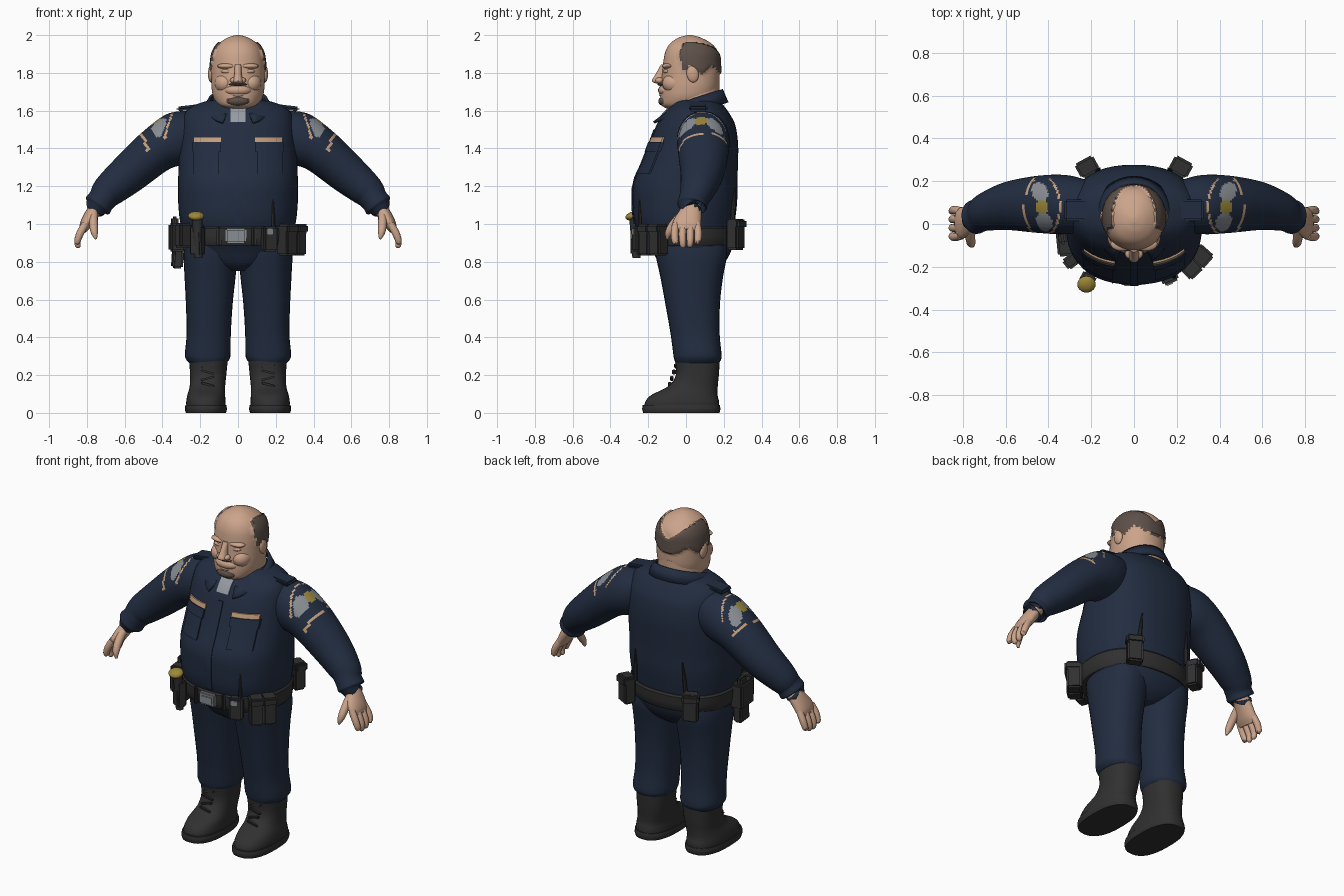
import bpy, bmesh, math
from mathutils import Vector, Matrix
from mathutils.bvhtree import BVHTree

if "Cube" in bpy.data.objects:
    bpy.data.objects.remove(bpy.data.objects["Cube"])


def material(name, rgb):
    m = bpy.data.materials.new(name)
    m.use_nodes = True
    m.diffuse_color = (*rgb, 1)
    m.node_tree.nodes["Principled BSDF"].inputs["Base Color"].default_value = (*rgb, 1)
    return m


NAVY = material("navy cloth", (.016, .026, .052))
BLACK = material("black leather", (.03, .03, .03))
SKIN = material("skin", (.60, .37, .255))
HAIR = material("grey brown hair", (.11, .08, .066))
GOLD = material("gold", (.33, .24, .04))
SILVER = material("silver grey", (.25, .27, .29))
TAN = material("tan thread", (.55, .34, .2))
SHIRT = material("undershirt grey", (.3, .33, .36))
made = []


def finish(name, bm, *mats):
    bmesh.ops.recalc_face_normals(bm, faces=bm.faces)
    me = bpy.data.meshes.new(name)
    bm.to_mesh(me)
    bm.free()
    for m in mats:
        me.materials.append(m)
    ob = bpy.data.objects.new(name, me)
    bpy.context.collection.objects.link(ob)
    made.append(ob)
    return ob


def curve(stations, steps):
    """Smooth in-between stations."""
    pts = [Vector(s) for s in stations]
    pts = [pts[0]] + pts + [pts[-1]]
    out = []
    for a, b, c, d in zip(pts, pts[1:], pts[2:], pts[3:]):
        for k in range(steps):
            t = k / steps
            out.append(b + (c - a) * (t / 2) + (a * 2 - b * 5 + c * 4 - d) * (t * t / 2)
                       + (b * 3 - a - c * 3 + d) * (t ** 3 / 2))
    return out + [pts[-1]]


def loft(name, stations, mats, segs=32, steps=4, power=2, flat=True):
    """Skin rings of (x, y, z, half width, half depth)."""
    rows = curve(stations, steps)
    bm = bmesh.new()
    rings = []
    for i, r in enumerate(rows):
        c = Vector(r[:3])
        u, v = Vector((1, 0, 0)), Vector((0, 1, 0))
        if not flat:
            t = (Vector(rows[min(i + 1, len(rows) - 1)][:3]) - Vector(rows[max(i - 1, 0)][:3])).normalized()
            u = (v - t * v.dot(t)).normalized()
            v = t.cross(u)
        ring = []
        for k in range(segs):
            a = math.tau * k / segs
            co, si = math.cos(a), math.sin(a)
            e = 2 / power
            ring.append(bm.verts.new(c + u * (r[3] * math.copysign(abs(co) ** e, co))
                                     + v * (r[4] * math.copysign(abs(si) ** e, si))))
        rings.append(ring)
    for a, b in zip(rings, rings[1:]):
        for k in range(segs):
            bm.faces.new((a[k], a[k - 1], b[k - 1], b[k]))
    bm.faces.new(rings[0])
    bm.faces.new(rings[-1])
    return finish(name, bm, *mats)


def ball(name, loc, size, mat, tilt=0):
    bm = bmesh.new()
    bmesh.ops.create_uvsphere(bm, u_segments=20, v_segments=12, radius=1)
    bm.transform(Matrix.Translation(loc) @ Matrix.Rotation(tilt, 4, 'X') @ Matrix.Diagonal((*size, 1)))
    return finish(name, bm, mat)


def box(name, loc, size, mat, turn=0, tilt=0, bevel=.01):
    bm = bmesh.new()
    bmesh.ops.create_cube(bm, size=1)
    bm.transform(Matrix.Diagonal((*size, 1)))
    bmesh.ops.bevel(bm, geom=bm.edges[:], offset=bevel, segments=2, affect='EDGES')
    bm.transform(Matrix.Translation(loc) @ Matrix.Rotation(turn, 4, 'Z') @ Matrix.Rotation(tilt, 4, 'Y'))
    return finish(name, bm, mat)


def plate(name, tree, xs, zs, mat, thick=.008, n=8):
    """Thin panel hugging the front of a surface."""
    bm = bmesh.new()
    grid = []
    for i in range(n + 1):
        row = []
        for j in range(n + 1):
            x, z = xs[0] + (xs[1] - xs[0]) * i / n, zs[0] + (zs[1] - zs[0]) * j / n
            hit = tree.ray_cast(Vector((x, -1, z)), Vector((0, 1, 0)))[0]
            row.append(bm.verts.new(hit + Vector((0, -thick, 0))))
        grid.append(row)
    fs = [bm.faces.new((grid[i][j], grid[i + 1][j], grid[i + 1][j + 1], grid[i][j + 1]))
          for i in range(n) for j in range(n)]
    ext = bmesh.ops.extrude_face_region(bm, geom=fs)
    for v in ext["geom"]:
        if isinstance(v, bmesh.types.BMVert):
            v.co.y += thick + .004
    return finish(name, bm, mat)


# Torso and hips
torso = loft("shirt_body", [
    (0, 0, .95, .292, .25), (0, -.008, 1.02, .308, .268), (0, -.006, 1.12, .317, .277),
    (0, -.003, 1.22, .317, .275), (0, .02, 1.32, .314, .255), (0, .04, 1.42, .308, .236),
    (0, .052, 1.52, .3, .21), (0, .055, 1.58, .285, .178), (0, .06, 1.62, .25, .145),
    (0, .06, 1.65, .17, .12), (0, .06, 1.66, .1, .1)], [NAVY], 48, power=2.3)
loft("hips", [(0, .03, .75, .05, .12), (0, .03, .79, .2, .17), (0, .03, .86, .28, .21),
              (0, .01, .95, .292, .245), (0, 0, 1, .28, .23)], [NAVY], 40, power=2.3)
front = BVHTree.FromPolygons([v.co for v in torso.data.vertices], [p.vertices for p in torso.data.polygons])
plate("shirt_placket", front, (-.018, .018), (1.0, 1.5), NAVY, .006)
plate("undershirt", front, (-.04, .04), (1.54, 1.62), SHIRT, .006)
for s in (-1, 1):
    plate("chest_pocket", front, (s * .1, s * .235), (1.265, 1.40), NAVY, .009)
    plate("pocket_flap", front, (s * .09, s * .242), (1.385, 1.435), NAVY, .016)
    plate("name_strip", front, (s * .088, s * .235), (1.433, 1.46), TAN, .009)
    box("epaulette", (s * .25, .065, 1.617), (.15, .1, .025), NAVY, tilt=s * .12)

# Collar wrapping the neck, with points folded down at the front
bm = bmesh.new()
rows = []
for k in range(33):
    a = math.radians(-160 + 10 * k)
    sx, cy = math.sin(a), math.cos(a)
    fore = max(0, -cy)
    top = bm.verts.new((.155 * sx, .035 + (.16 - .02 * fore) * cy, 1.665 + .05 * cy - .02 * fore))
    low = bm.verts.new((.19 * sx + .02 * math.copysign(fore ** 3, sx), .035 + (.19 + .035 * fore) * cy,
                        1.605 + .04 * cy - .03 * fore ** 3))
    rows.append((top, low))
for a, b in zip(rows, rows[1:]):
    bm.faces.new((a[0], a[1], b[1], b[0]))
collar = finish("collar", bm, NAVY)
mod = collar.modifiers.new("thickness", 'SOLIDIFY')
mod.thickness = .014

# Head, with the fringe of hair raised and coloured
loft("neck", [(0, .05, 1.5, .11, .1), (0, .045, 1.62, .13, .13), (0, .05, 1.75, .125, .128)], [SKIN])
head = loft("head", [
    (0, -.02, 1.61, .07, .08), (0, -.01, 1.63, .105, .12), (0, .01, 1.67, .13, .145),
    (0, .02, 1.72, .14, .153), (0, .025, 1.78, .142, .153), (0, .028, 1.85, .141, .149),
    (0, .03, 1.91, .131, .14), (0, .025, 1.955, .102, .11), (0, .02, 1.985, .058, .062),
    (0, .02, 1.998, .02, .02), (0, .02, 2.0, .002, .002)], [SKIN, HAIR], 64, 6, 2.15)


def hairy(c):
    low = 1.815 + .02 * math.sin(c.y * 60)
    return c.y > -.035 + abs(c.z - 1.89) * .3 and low < c.z < 1.875 + .8 * abs(c.x)


for p in head.data.polygons:
    p.material_index = int(hairy(p.center))
for v in head.data.vertices:
    if hairy(v.co):
        v.co += v.normal * .01
for s in (-1, 1):
    ball("ear", (s * .143, .035, 1.795), (.016, .032, .046), SKIN, .15)
    ball("brow", (s * .055, -.093, 1.836), (.055, .034, .016), SKIN)
    ball("eyelid", (s * .055, -.1, 1.808), (.034, .02, .013), SKIN)
    ball("cheek", (s * .07, -.058, 1.745), (.055, .068, .055), SKIN)
    ball("nostril", (s * .022, -.14, 1.76), (.02, .022, .016), SKIN)
    ball("goatee_side", (s * .05, -.108, 1.655), (.014, .02, .022), HAIR)
loft("nose", [(0, -.135, 1.744, .022, .024), (0, -.145, 1.757, .028, .036),
              (0, -.133, 1.79, .02, .03), (0, -.112, 1.845, .018, .02)], [SKIN], 16)
ball("upper_lip", (0, -.1, 1.708), (.075, .048, .034), SKIN)
ball("moustache", (0, -.13, 1.739), (.048, .022, .008), HAIR)
ball("mouth", (0, -.122, 1.683), (.036, .02, .01), SKIN)
ball("goatee", (0, -.113, 1.65), (.06, .033, .027), HAIR)


# Sleeve badge colours: 0 cloth, 1 thread, 2 gold, 3 silver
def badge(c, n, s):
    u, w = c.y - .08, abs(c.x) - .43
    d = (u / .15) ** 2 + (w / .088) ** 2
    if d > 1 or n.z + n.x * s < .3:
        return 0
    if (u / .033) ** 2 + (w / .03) ** 2 < 1:
        return 2
    if d > .82:
        return 1 if abs(w) > .035 else 0
    return 3 if ((abs(u) - .07) / .045) ** 2 + ((w - u * .15) / .038) ** 2 < 1 else 0


for s in (-1, 1):
    # Sleeve and cuff
    sleeve = loft("sleeve", [
        (s * .2, .085, 1.505, .11, .1), (s * .31, .09, 1.458, .137, .14), (s * .43, .092, 1.392, .135, .122),
        (s * .575, .085, 1.27, .115, .107), (s * .68, .06, 1.18, .092, .09), (s * .72, .04, 1.13, .078, .074),
        (s * .745, .032, 1.095, .078, .074), (s * .747, .032, 1.092, .045, .04)],
        [NAVY, TAN, GOLD, SILVER], 96, 14, flat=False)
    for p in sleeve.data.polygons:
        p.material_index = badge(p.center, p.normal, s)

    # Hand
    loft("palm", [(s * .72, .035, 1.12, .042, .036), (s * .765, .025, 1.065, .058, .037),
                  (s * .805, .005, 1.0, .075, .032), (s * .822, 0, .965, .065, .02)], [SKIN], 20, flat=False)
    for i, end in enumerate((.895, .872, .875, .9)):
        y = -.055 + .038 * i
        loft("finger", [(s * .808, y, 1.0, .019, .02), (s * .836, y * 1.1, .95, .02, .02),
                        (s * .85, y * 1.05, .91, .018, .017), (s * .847, y * .95, end + .01, .015, .014),
                        (s * .846, y * .95, end, .004, .004)], [SKIN], 12, 3, flat=False)
    loft("thumb", [(s * .765, -.01, 1.06, .024, .024), (s * .765, -.065, 1.0, .023, .023),
                   (s * .76, -.092, .955, .019, .019), (s * .752, -.1, .92, .006, .006)], [SKIN], 12, 3, flat=False)

    # Trouser leg with a loose hem
    loft("trouser_leg", [
        (s * .16, .06, .265, .1, .115), (s * .16, .062, .285, .115, .125), (s * .16, .06, .315, .121, .128),
        (s * .155, .048, .42, .117, .13), (s * .152, .035, .58, .124, .145), (s * .148, .03, .72, .135, .166),
        (s * .146, .028, .84, .142, .19), (s * .145, .02, .93, .13, .19)], [NAVY], 28, power=2.3)

    # Boot
    loft("boot", [
        (s * .17, -.022, .03, .103, .198), (s * .17, -.02, .06, .104, .195), (s * .168, -.008, .095, .1, .175),
        (s * .162, .036, .14, .094, .132), (s * .158, .06, .2, .096, .114), (s * .156, .06, .29, .103, .12)],
        [BLACK], 32, power=2.4)
    loft("boot_sole", [(s * .17, -.025, 0, .106, .202), (s * .17, -.025, .02, .111, .207),
                       (s * .17, -.025, .042, .108, .204)], [BLACK], 32, power=2.5)
    for i in range(4):
        box("boot_lace", (s * .16, -.086 + .011 * i, .15 + .033 * i), (.075, .02, .011),
            BLACK, tilt=.25 * (-1) ** i, bevel=.004)

    # Back belt pouch
    box("back_pouch", (s * .215, .262, .945), (.09, .07, .165), BLACK, -s * .5)
    box("back_pouch_flap", (s * .22, .268, 1.0), (.098, .075, .05), BLACK, -s * .5)
    loft("baton", [(s * .17, .245, 1.0, .012, .012), (s * .165, .252, 1.1, .01, .01),
                   (s * .16, .262, 1.2, .003, .003)], [BLACK], 8)

# Belt and buckle
loft("belt", [(0, 0, .885, .29, .25), (0, 0, .892, .304, .264), (0, 0, .975, .312, .272),
              (0, 0, .985, .295, .255)], [BLACK], 48, 2, 2.25)
box("buckle", (-.012, -.274, .937), (.115, .022, .08), SILVER)
box("buckle_bar", (-.012, -.286, .937), (.07, .008, .04), SILVER, bevel=.003)
for x in (-.1, .085):
    box("belt_keeper", (x, -.262, .935), (.025, .03, .11), BLACK, x * .8)

# Gear on the belt
box("radio", (.165, -.25, .92), (.08, .055, .135), BLACK, .4)
box("radio_dial", (.168, -.28, .96), (.035, .008, .03), SILVER, .4, bevel=.003)
loft("radio_antenna", [(.187, -.245, .97, .011, .011), (.187, -.245, 1.05, .008, .008),
                       (.185, -.245, 1.13, .003, .003)], [BLACK], 8)
for t, off in ((.75, -.035), (.85, .035)):
    box("magazine_pouch", (.285 + off * .7, -.172 + off * .75, .915), (.078, .085, .165), BLACK, t)
    box("magazine_flap", (.29 + off * .7, -.177 + off * .75, .975), (.086, .092, .05), BLACK, t)
box("torch_holder", (-.215, -.255, .915), (.07, .06, .16), BLACK, -.5)
loft("torch", [(-.21, -.262, .82, .022, .022), (-.215, -.272, 1.0, .026, .026),
               (-.218, -.275, 1.03, .032, .028)], [BLACK], 16)
ball("torch_head", (-.222, -.282, 1.043), (.043, .04, .022), GOLD, .3)
box("holster", (-.322, -.08, .93), (.08, .14, .15), BLACK, .1)
box("holster_tip", (-.32, -.075, .83), (.055, .1, .13), BLACK, .1, .06)
box("pistol_grip", (-.335, -.06, 1.01), (.035, .07, .06), BLACK, .1)
box("side_pouch", (-.29, -.17, .94), (.06, .08, .13), BLACK, -.9)

# Smooth shading with crisp edges
bpy.ops.object.select_all(action='DESELECT')
for ob in made:
    ob.select_set(True)
bpy.context.view_layer.objects.active = made[0]
bpy.ops.object.shade_smooth_by_angle(angle=math.radians(40))
